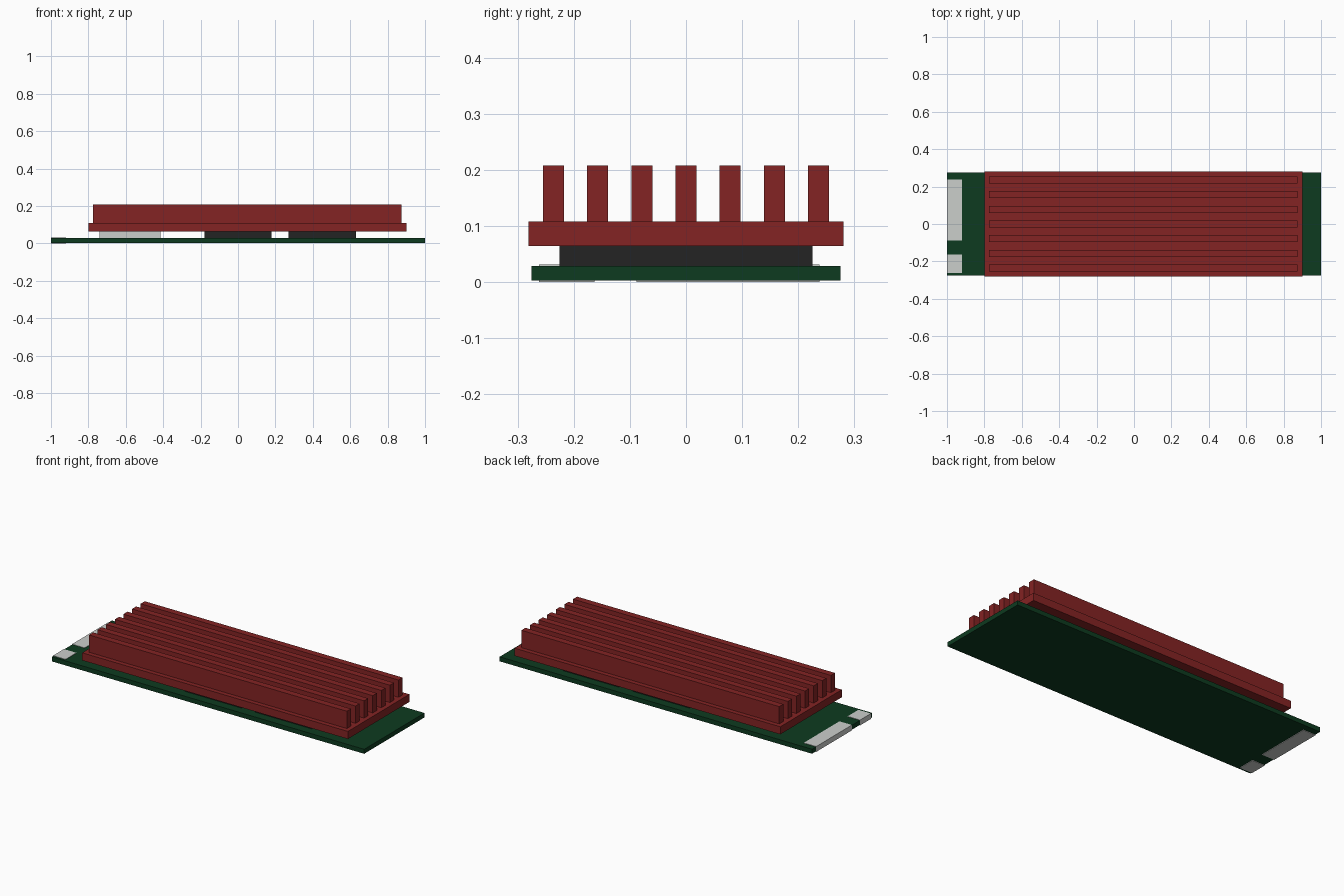
import bpy
import bmesh
from mathutils import Vector

default = bpy.data.objects.get("Cube")
if default:
    bpy.data.objects.remove(default, do_unlink=True)


def material(name, rgb):
    mat = bpy.data.materials.new(name)
    mat.use_nodes = True
    mat.diffuse_color = (*rgb, 1)
    mat.node_tree.nodes["Principled BSDF"].inputs["Base Color"].default_value = (*rgb, 1)
    return mat


red = material("red anodised metal", (0.23, 0.017, 0.017))
green = material("green board", (0.004, 0.043, 0.014))
black = material("black chip", (0.017, 0.017, 0.017))
silver = material("silver metal", (0.6, 0.62, 0.6))


def box(name, x, y, z, mat):
    """Box from (min, max) ranges along each axis."""
    low, high = (Vector(corner) for corner in zip(x, y, z))
    bm = bmesh.new()
    bmesh.ops.create_cube(bm, size=1)
    bmesh.ops.scale(bm, vec=high - low, verts=bm.verts)
    bmesh.ops.translate(bm, vec=(low + high) / 2, verts=bm.verts)
    mesh = bpy.data.meshes.new(name)
    bm.to_mesh(mesh)
    bm.free()
    mesh.materials.append(mat)
    obj = bpy.data.objects.new(name, mesh)
    bpy.context.collection.objects.link(obj)
    return obj


# Circuit board
BOARD_TOP, SINK_BOTTOM, SINK_TOP = 0.029, 0.064, 0.108
box("circuit_board", (-0.999, 1), (-0.275, 0.275), (0.003, BOARD_TOP), green)

# Edge contacts wrapping the connector end
for name, y in (("wide_contact", (-0.088, 0.238)), ("narrow_contact", (-0.262, -0.163))):
    box(name, (-1, -0.92), y, (0, 0.031), silver)

# Chips between board and heat sink
chip_z = (BOARD_TOP, SINK_BOTTOM)
box("controller_chip", (-0.74, -0.415), (-0.163, 0.163), chip_z, silver)
for name, x in (("memory_chip_inner", -0.18), ("memory_chip_outer", 0.27)):
    box(name, (x, x + 0.36), (-0.225, 0.225), chip_z, black)

# Heat sink base and its row of fins
box("heat_sink_base", (-0.8, 0.9), (-0.281, 0.281), (SINK_BOTTOM, SINK_TOP), red)
for i in range(7):
    y = (i - 3) * 0.0787
    box(f"heat_sink_fin_{i + 1}", (-0.775, 0.875), (y - 0.0187, y + 0.0187), (SINK_TOP, 0.208), red)
